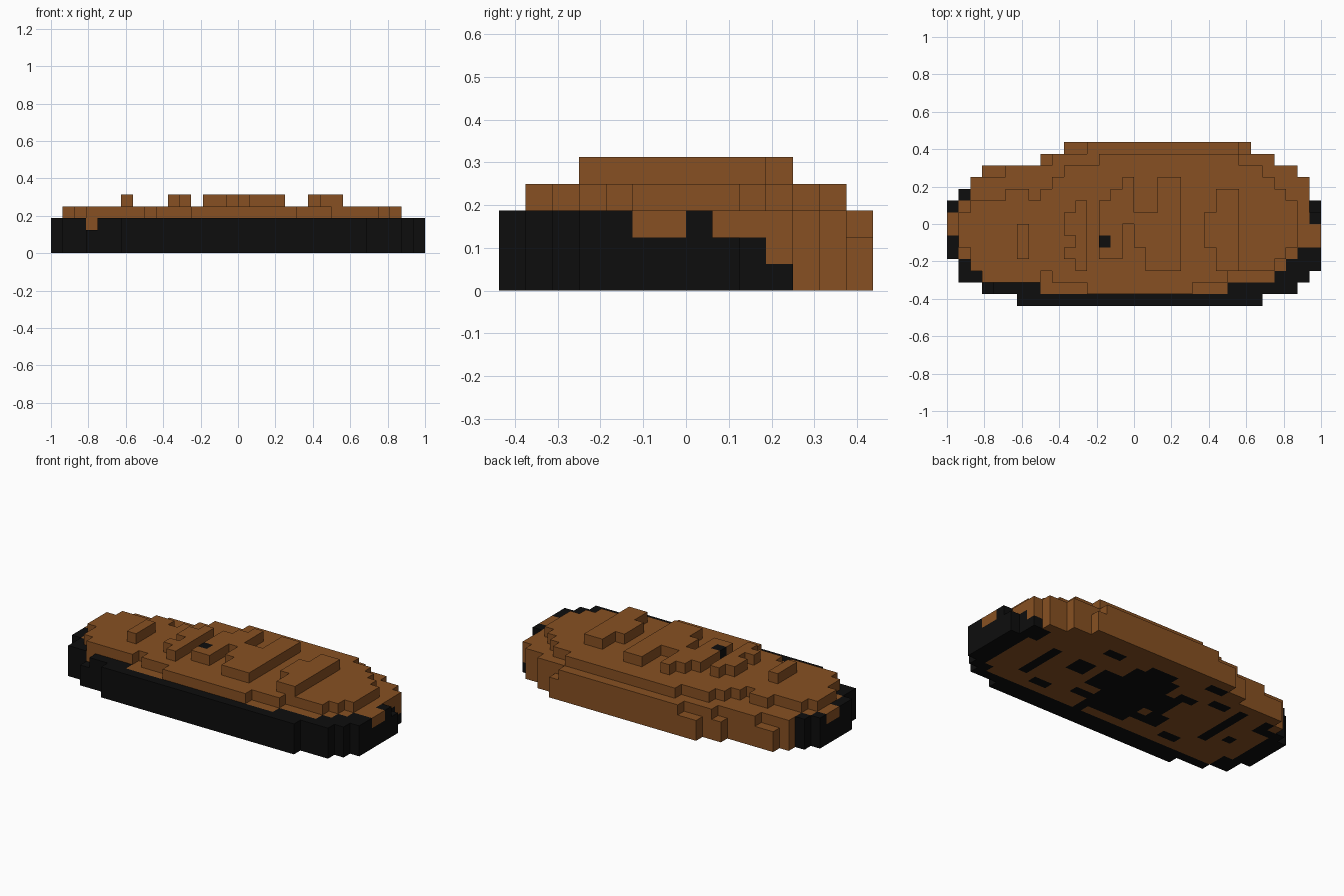
import bpy
import bmesh
from mathutils import Vector

cube = bpy.data.objects.get("Cube")
if cube:
    bpy.data.objects.remove(cube, do_unlink=True)

U = 1 / 16  # block size


def material(name, rgb):
    m = bpy.data.materials.new(name)
    m.use_nodes = True
    m.diffuse_color = (*rgb, 1)
    m.node_tree.nodes["Principled BSDF"].inputs["Base Color"].default_value = (*rgb, 1)
    return m


MATS = [material("baked brown", (0.245, 0.081, 0.016)),
        material("charred black", (0.004, 0.004, 0.004))]
BROWN, BLACK = 0, 1


def rows_to_cells(rows, layers):
    """Expand {row: [(x0, x1), ...]} into block cells."""
    return {(x, y, z) for y, spans in rows.items() for a, b in spans
            for x in range(a, b) for z in layers}


def inside(x, y, rects):
    return any(a <= x < b and c <= y < d for a, b, c, d in rects)


# Base: three layers, oval stepped outline
base_rows = {-7: [(-10, 11)], -6: [(-13, 14)], -5: [(-15, 15)], -4: [(-15, 16)],
             -3: [(-16, 16)], -2: [(-16, 16)], -1: [(-16, 16)], 0: [(-16, 16)],
             1: [(-16, 16)], 2: [(-15, 15)], 3: [(-14, 15)], 4: [(-13, 14)],
             5: [(-8, 12)], 6: [(-6, 10)]}
base = rows_to_cells(base_rows, range(3))

# Chipped blocks missing from the base rim
for x0, x1, y in [(-6, -4, 6), (9, 10, 6), (-13, -12, -6), (15, 16, 1), (-13, -11, 4), (-8, -7, 5)]:
    base -= {(x, y, 2) for x in range(x0, x1)}

# Crust: one layer, smaller outline
crust_rows = {-6: [(-4, 5)], -5: [(-13, -8), (-7, 8)], -4: [(-14, 12)],
              -3: [(-14, 13)], -2: [(-15, 14)], -1: [(-15, 14)], 0: [(-15, 14)],
              1: [(-14, 14)], 2: [(-11, -9), (-8, 13)], 3: [(-7, 12)],
              4: [(-6, 11)], 5: [(-3, 9)]}
crust = rows_to_cells(crust_rows, [3])

# Raised ridges on the crust
ridges = {
    "small_ridge": {y: [(-10, -9)] for y in (-3, -2, -1)},
    "narrow_ridge": {1: [(-5, -4)], 0: [(-6, -4)], -1: [(-6, -4)],
                     -2: [(-5, -4)], -3: [(-6, -4)], -4: [(-5, -4)]},
    "middle_ridge": {3: [(-1, 0), (2, 4)], 2: [(-2, 0), (2, 4)], 1: [(-3, 0), (2, 4)],
                     0: [(-3, 4)], -1: [(-3, -1), (0, 4)], -2: [(-3, -1), (0, 4)],
                     -3: [(-3, -1), (1, 4)], -4: [(1, 4)]},
    "wide_ridge": {y: [(6 if -2 <= y <= 0 else 7, 9)] for y in range(-4, 3)},
}
parts = {"base": base, "crust": crust}
parts.update({n: rows_to_cells(r, [4]) for n, r in ridges.items()})
solid = set().union(*parts.values())

# Burnt patches on the underside: x0, x1, y0, y1
burnt = [(-4, 5, -1, 2), (-2, 3, -4, 4), (-5, 0, -3, -1), (3, 5, -3, -2), (2, 3, -5, -4),
         (5, 7, 4, 5), (-1, 2, 4, 5), (-5, -3, 2, 3), (-7, -4, 5, 6), (-8, -6, 3, 4),
         (-10, -9, -2, 4), (-12, -11, -1, 0), (-13, -12, 2, 4), (-8, -6, -4, -3),
         (6, 8, 0, 2), (7, 9, -4, -3), (10, 11, -3, 2)]
# Brown spots inside burnt areas
spared = [(3, 4, -2, -1), (12, 14, -2, 1), (-3, -2, -2, -1)]


def colour(x, y, z):
    if z == 4:
        return BLACK if (x, y) == (-3, -2) else BROWN
    if z == 3:
        return BROWN
    if z == 2:
        # top rim: burnt along the front and on parts of both ends
        if y == -7 or (y == -6 and not -8 <= x < 8):
            return BLACK
        if (y == -5 and not -13 <= x < 12) or (y == -4 and not -14 <= x < 13):
            return BLACK
        if (y == -3 and not -15 <= x < 14) or (x == -16 and y not in (0, -1)):
            return BLACK
        if (x == 15 and y not in (-1, -2)) or (x == -15 and y == 2):
            return BLACK
        return BROWN
    if y >= 4 or (y == 3 and (z == 1 or x < 10)):
        return BLACK if z == 0 and inside(x, y, burnt) and (x, y + 1, 0) in base else BROWN
    # outer shell of the front and both ends
    left, right = base_rows[y][0]
    if y <= -6 or x < left + 2 or x >= right - 2 or z == 1:
        return BLACK
    if inside(x, y, spared):
        return BROWN
    return BLACK if inside(x, y, burnt) else BROWN


def build(name, cells):
    bm = bmesh.new()
    for c in sorted(cells):
        for axis in range(3):
            for s in (-1, 1):
                n = list(c)
                n[axis] += s
                if tuple(n) in solid:
                    continue
                u, v = (axis + 1) % 3, (axis + 2) % 3
                quad = []
                for du, dv in [(0, 0), (1, 0), (1, 1), (0, 1)][::s]:
                    p = Vector(c)
                    p[axis] += (s + 1) // 2
                    p[u] += du
                    p[v] += dv
                    quad.append(bm.verts.new(p * U))
                bm.faces.new(quad).material_index = colour(*c)
    bmesh.ops.remove_doubles(bm, verts=bm.verts, dist=1e-4)
    mesh = bpy.data.meshes.new(name)
    for m in MATS:
        mesh.materials.append(m)
    # merge flat blocks of one colour into larger faces
    bmesh.ops.dissolve_limit(bm, angle_limit=0.01, verts=bm.verts, edges=bm.edges,
                             delimit={'MATERIAL'})
    bm.to_mesh(mesh)
    bm.free()
    bpy.context.collection.objects.link(bpy.data.objects.new(name, mesh))


for part_name, part_cells in parts.items():
    build(part_name, part_cells)
